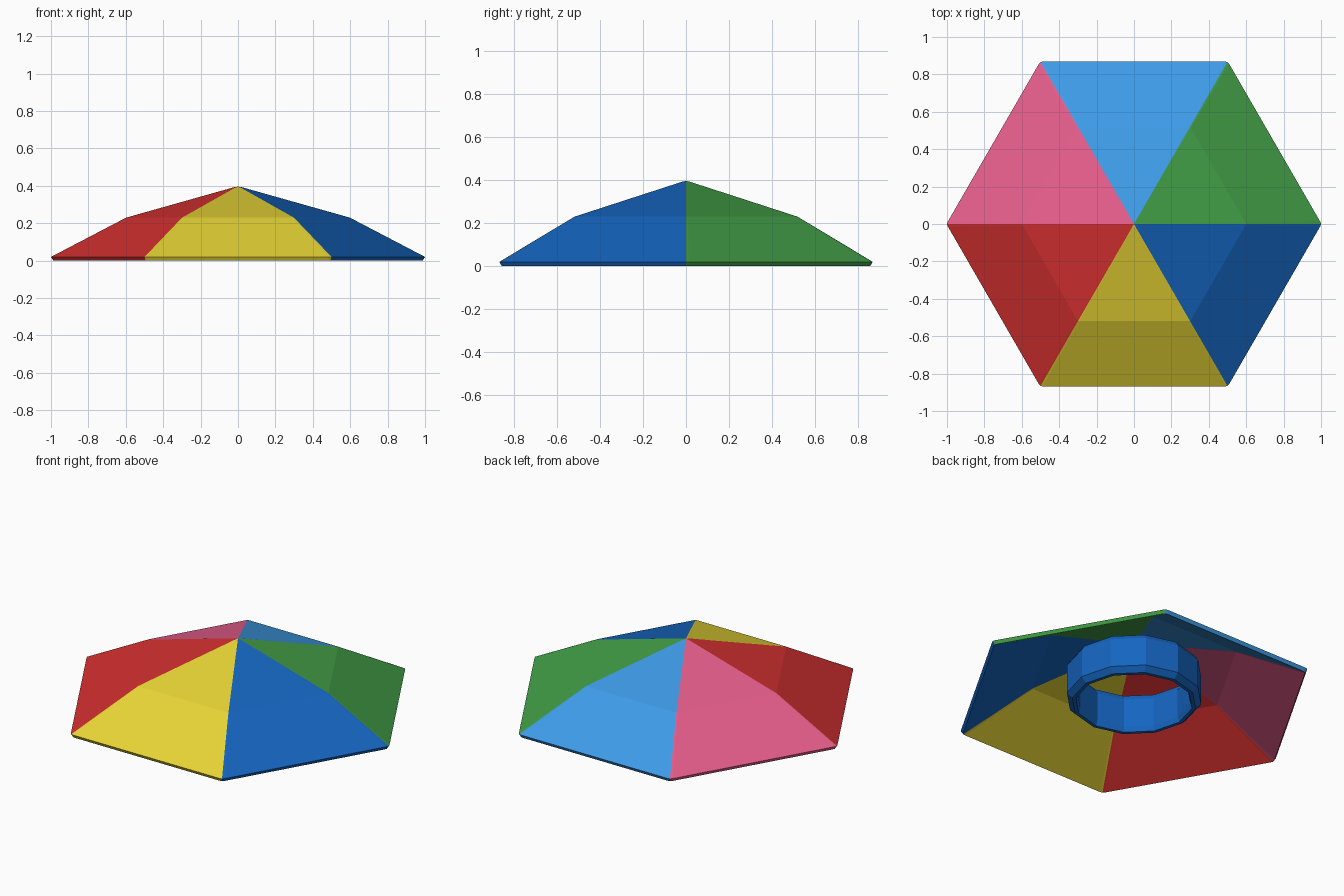
import bpy, bmesh, math
from mathutils import Vector

if "Cube" in bpy.data.objects:
    bpy.data.objects.remove(bpy.data.objects["Cube"])


def lin(c):
    c /= 255
    return c / 12.92 if c <= 0.04045 else ((c + 0.055) / 1.055) ** 2.4


def material(name, r, g, b):
    m = bpy.data.materials.new(name)
    m.diffuse_color = (lin(r), lin(g), lin(b), 1)
    m.use_nodes = True
    m.node_tree.nodes["Principled BSDF"].inputs["Base Color"].default_value = m.diffuse_color
    return m


def grid_object(name, columns, mat, closed=False):
    """Skin neighbouring columns of points, each column being a closed profile loop."""
    bm = bmesh.new()
    cols = [[bm.verts.new(p) for p in col] for col in columns]
    n = len(cols[0])
    for i in range(len(cols) - (0 if closed else 1)):
        a, b = cols[i], cols[(i + 1) % len(cols)]
        for j in range(n if closed else n - 1):
            k = (j + 1) % n
            bm.faces.new((a[j], a[k], b[k], b[j]))
    bmesh.ops.remove_doubles(bm, verts=bm.verts, dist=0.0002)
    bmesh.ops.recalc_face_normals(bm, faces=bm.faces)
    mesh = bpy.data.meshes.new(name)
    bm.to_mesh(mesh)
    bm.free()
    mesh.materials.append(mat)
    obj = bpy.data.objects.new(name, mesh)
    bpy.context.collection.objects.link(obj)
    return obj


# Canopy colours, counter-clockwise from the +x corner
blue = material("blue", 21, 101, 192)
colours = [
    ("green", material("green", 67, 160, 71)),
    ("light_blue", material("light blue", 66, 165, 245)),
    ("pink", material("pink", 240, 98, 146)),
    ("red", material("red", 211, 47, 47)),
    ("yellow", material("yellow", 255, 235, 59)),
    ("blue", blue),
]

# Canopy profile (corner radius, height): top surface, rim, then underside
canopy = [(0, 0.396), (0.02, 0.393), (0.6, 0.23), (1.003, 0.02),
          (0.99, 0), (0.59, 0.208), (0, 0.373)]

# Six canopy panels with slightly blunted corners
for k, (label, mat) in enumerate(colours):
    c0, c1 = [Vector((math.cos(a), math.sin(a), 0))
              for a in (math.radians(60 * k), math.radians(60 * k + 60))]
    spokes = [c0 * 0.997, c0.lerp(c1, 0.015), c0.lerp(c1, 0.985), c1 * 0.997]
    columns = [[s * r + Vector((0, 0, z)) for r, z in canopy] for s in spokes]
    grid_object("canopy_panel_" + label, columns, mat)

# Head band: chamfered twelve-sided ring under the canopy
band = [(0.34, 0), (0.37, 0.03), (0.37, 0.20), (0.35, 0.23),
        (0.325, 0.23), (0.31, 0.20), (0.31, 0.03), (0.32, 0)]
SIDES = 12
columns = []
for i in range(SIDES):
    a = math.tau * i / SIDES
    columns.append([Vector((r * math.cos(a), r * math.sin(a), z)) for r, z in band])
grid_object("head_band", columns, blue, closed=True)
